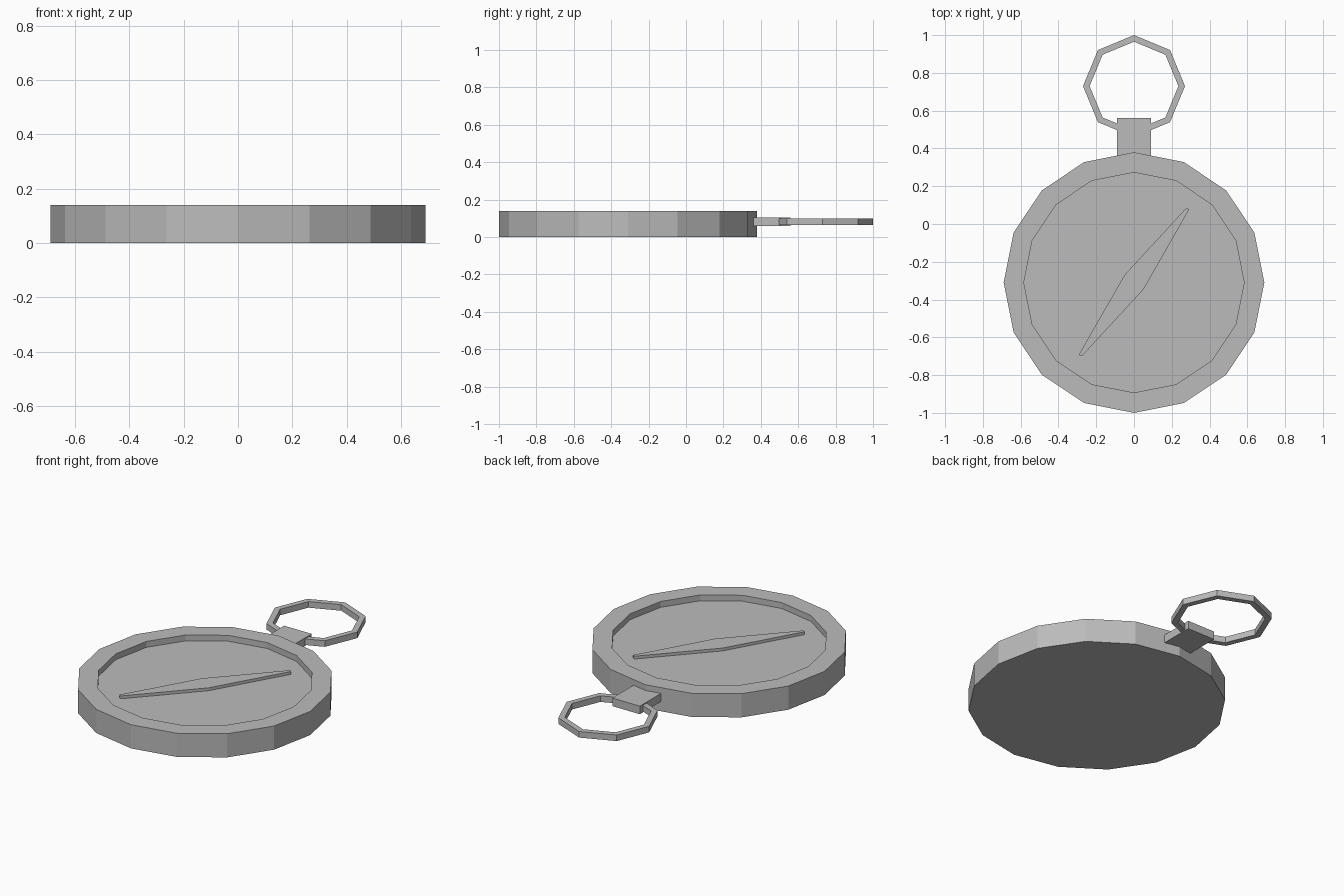
import bpy, bmesh, math
from mathutils import Vector

cube = bpy.data.objects.get("Cube")
if cube:
    bpy.data.objects.remove(cube, do_unlink=True)

# One plain metal colour
metal = bpy.data.materials.new("grey_metal")
metal.use_nodes = True
colour = (0.5, 0.5, 0.5, 1)
metal.diffuse_color = colour
metal.node_tree.nodes["Principled BSDF"].inputs["Base Color"].default_value = colour


def finish(name, bm):
    bmesh.ops.recalc_face_normals(bm, faces=bm.faces)
    mesh = bpy.data.meshes.new(name)
    bm.to_mesh(mesh)
    bm.free()
    mesh.materials.append(metal)
    obj = bpy.data.objects.new(name, mesh)
    bpy.context.collection.objects.link(obj)
    return obj


def lathe(name, profile, sides, centre_y, closed=False):
    """Revolve (radius, z) points; an open profile is capped at both ends."""
    bm = bmesh.new()
    rings = []
    for r, z in profile:
        angles = [math.tau * i / sides for i in range(sides)]
        rings.append([bm.verts.new((r * math.cos(a), centre_y + r * math.sin(a), z))
                      for a in angles])
    pairs = list(zip(rings, rings[1:]))
    if closed:
        pairs.append((rings[-1], rings[0]))
    else:
        bm.faces.new(rings[0])
        bm.faces.new(rings[-1])
    for a, b in pairs:
        for i in range(sides):
            j = (i + 1) % sides
            bm.faces.new((a[i], a[j], b[j], b[i]))
    return finish(name, bm)


def prism(name, outline, z0, z1):
    """Extrude a flat outline from z0 to z1."""
    bm = bmesh.new()
    base = bm.faces.new([bm.verts.new((x, y, z0)) for x, y in outline])
    top = bmesh.ops.extrude_face_region(bm, geom=[base], use_keep_orig=True)["geom"]
    verts = [v for v in top if isinstance(v, bmesh.types.BMVert)]
    bmesh.ops.translate(bm, verts=verts, vec=(0, 0, z1 - z0))
    return finish(name, bm)


CASE_Y = -0.31
RING_Y = 0.73

# Round case with a recessed dial
lathe("case", [(0.69, 0), (0.69, 0.14), (0.583, 0.14), (0.583, 0.105)], 16, CASE_Y)

# Slim diamond needle with blunt tips
along = Vector((0.285, 0.385)).normalized()
across = Vector((-along.y, along.x))
half = [(0.483, -0.006), (0.483, 0.006), (0.474, 0.012), (0, 0.063)]
shape = half + [(-u, -v) for u, v in half]
needle = [along * u + across * v + Vector((0, CASE_Y + 0.002)) for u, v in shape]
prism("needle", needle, 0.1, 0.122)

# Neck joining the case and the ring
prism("neck", [(-0.09, 0.34), (0.09, 0.34), (0.09, 0.56), (-0.09, 0.56)], 0.058, 0.106)

# Eight-sided hanging ring
lathe("hanging_ring", [(0.27, 0.064), (0.27, 0.1), (0.235, 0.1), (0.235, 0.064)],
      8, RING_Y, closed=True)
